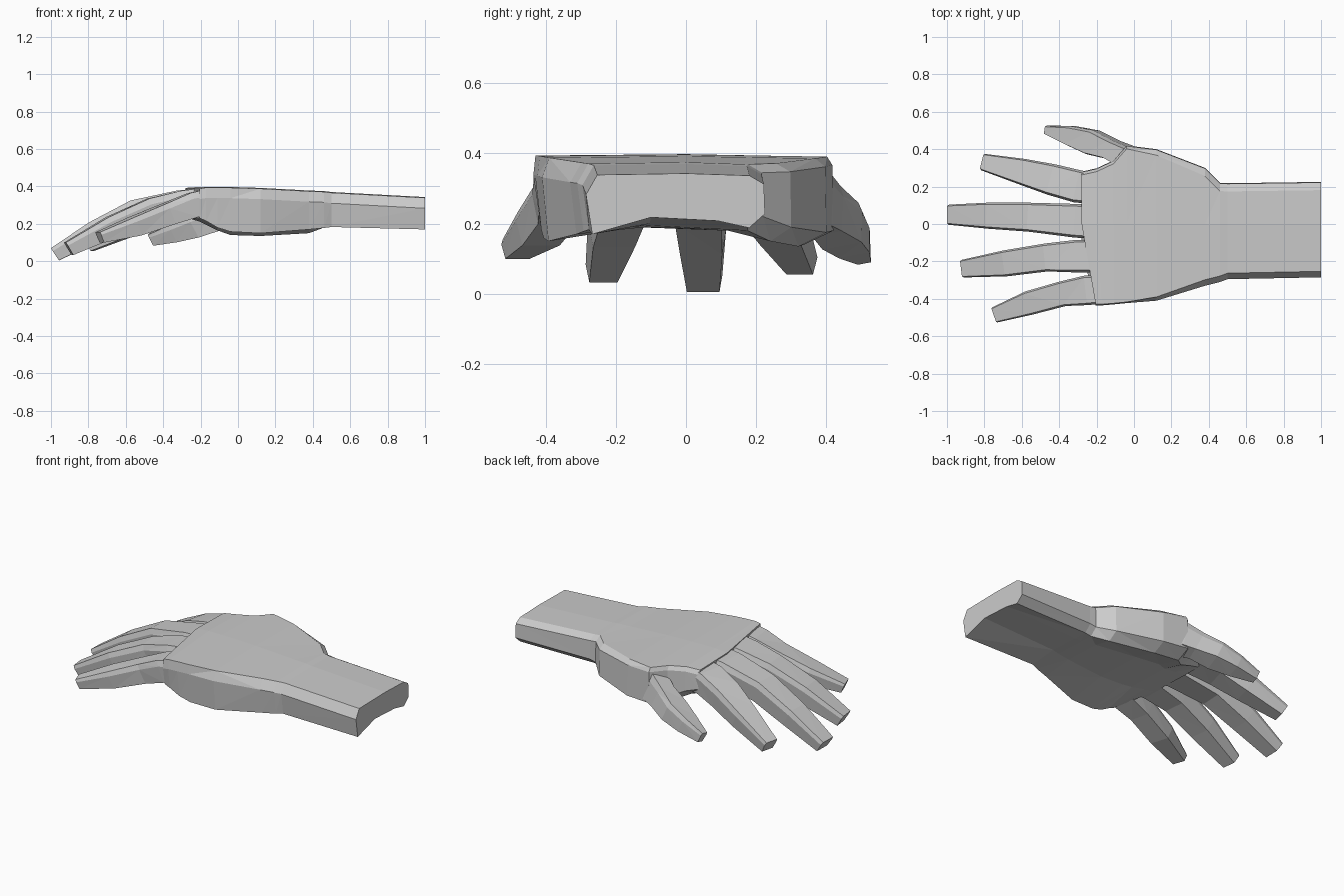
import bpy, bmesh, math
from mathutils import Vector

if "Cube" in bpy.data.objects:
    bpy.data.objects.remove(bpy.data.objects["Cube"])


def loft(name, rings):
    """Closed flat-shaded skin through equal-sized rings, with fan caps."""
    bm = bmesh.new()
    vs = [[bm.verts.new(p) for p in r] for r in rings]
    n = len(vs[0])
    for i in range(n):
        j = (i + 1) % n
        for a, b in zip(vs, vs[1:]):
            bm.faces.new((a[i], a[j], b[j], b[i]))
    for ring in (vs[0], vs[-1]):
        c = bm.verts.new(sum((v.co for v in ring), Vector()) / n)
        for i in range(n):
            bm.faces.new((ring[i], ring[(i + 1) % n], c))
    bmesh.ops.triangulate(bm, faces=bm.faces[:])
    bmesh.ops.recalc_face_normals(bm, faces=bm.faces[:])
    me = bpy.data.meshes.new(name)
    bm.to_mesh(me)
    bm.free()
    ob = bpy.data.objects.new(name, me)
    bpy.context.collection.objects.link(ob)
    return ob


def palm_ring(x, yl, yr, zt, zl, zm, zr, xl=None):
    """Arched underside, bevelled outer edge, thumb pad on the +y side."""
    inset = .032 if x > .3 else .02 if x > 0 else .006
    xl = x if xl is None else xl
    return [Vector(p) for p in (
        (xl, yl + inset, zt - .004), (x, 0, zt), (x, yr - inset - .012, zt - .006),
        (x, yr - .003, zt - .03), (x, yr, zr + .04), (x, yr * .8, zr),
        (x, yr * .4, zm - .01), (x, yl * .35, zm),
        (xl, yl + .018, zl), (xl, yl, zt - .06))]


# forearm and palm: x, y low, y high, top, bottom at low / middle / high y
palm = [(1, -.285, .225, .343, .17, .218, .188),
        (.5, -.295, .218, .37, .183, .20, .188),
        (.46, -.31, .22, .375, .178, .195, .18),
        (.38, -.33, .30, .378, .17, .19, .15),
        (.12, -.41, .40, .392, .15, .19, .135),
        (-.04, -.423, .42, .397, .158, .20, .14),
        (-.11, -.43, .34, .398, .18, .21, .165),
        (-.2, -.435, .298, .398, .215, .23, .21, -.17),
        (-.28, -.435, .28, .392, .23, .245, .235, -.205)]
hand = loft("hand", [palm_ring(*p) for p in palm])

PROFILE = [(-.43, 0), (.43, 0), (.5, .25), (.43, 1), (-.43, 1), (-.5, .25)]


def finger(name, path, roll=0):
    """Path stations: x, y, z of the upper surface, width, thickness."""
    pts = [Vector(p[:3]) for p in path]
    rings = []
    for i, (p, st) in enumerate(zip(pts, path)):
        t = (pts[min(i + 1, len(pts) - 1)] - pts[max(i - 1, 0)]).normalized()
        side = t.cross(Vector((0, 0, 1))).normalized()
        down = t.cross(side).normalized()
        if down.z > 0:
            down = -down
        # roll about the middle of the finger
        mid = p + down * st[4] / 2
        c, s = math.cos(roll), math.sin(roll)
        side, down = side * c - down * s, down * c + side * s
        rings.append([mid + side * u * st[3] + down * (v - .5) * st[4] for u, v in PROFILE])
    return loft(name, rings)


fingers = [
    finger("index_finger", [(-.22, .19, .385, .165, .15), (-.31, .203, .372, .175, .135),
                            (-.45, .24, .325, .168, .13), (-.61, .283, .24, .14, .115),
                            (-.815, .333, .12, .09, .075)]),
    finger("middle_finger", [(-.22, .013, .388, .185, .15), (-.32, .018, .378, .18, .135),
                             (-.57, .037, .325, .155, .13), (-.79, .045, .21, .14, .115),
                             (-1, .05, .07, .108, .078)]),
    finger("ring_finger", [(-.22, -.172, .388, .175, .15), (-.31, -.172, .376, .175, .135),
                           (-.48, -.18, .335, .15, .13), (-.70, -.212, .235, .14, .115),
                           (-.925, -.24, .1, .095, .078)]),
    finger("little_finger", [(-.17, -.35, .385, .15, .15), (-.26, -.355, .365, .16, .135),
                             (-.39, -.375, .31, .135, .12), (-.57, -.425, .235, .13, .105),
                             (-.75, -.488, .155, .085, .06)]),
    finger("thumb", [(.07, .32, .365, .10, .16), (-.07, .375, .345, .115, .17),
                     (-.15, .412, .30, .105, .145), (-.25, .448, .25, .135, .125),
                     (-.36, .48, .2, .105, .10), (-.478, .508, .145, .045, .065)], roll=.2),
]

# weld the fingers to the palm as one skin
bpy.context.view_layer.objects.active = hand
for f in fingers:
    m = hand.modifiers.new("join", 'BOOLEAN')
    m.operation = 'UNION'
    m.solver = 'MANIFOLD'
    m.object = f
    bpy.ops.object.modifier_apply(modifier=m.name)
    bpy.data.objects.remove(f, do_unlink=True)
